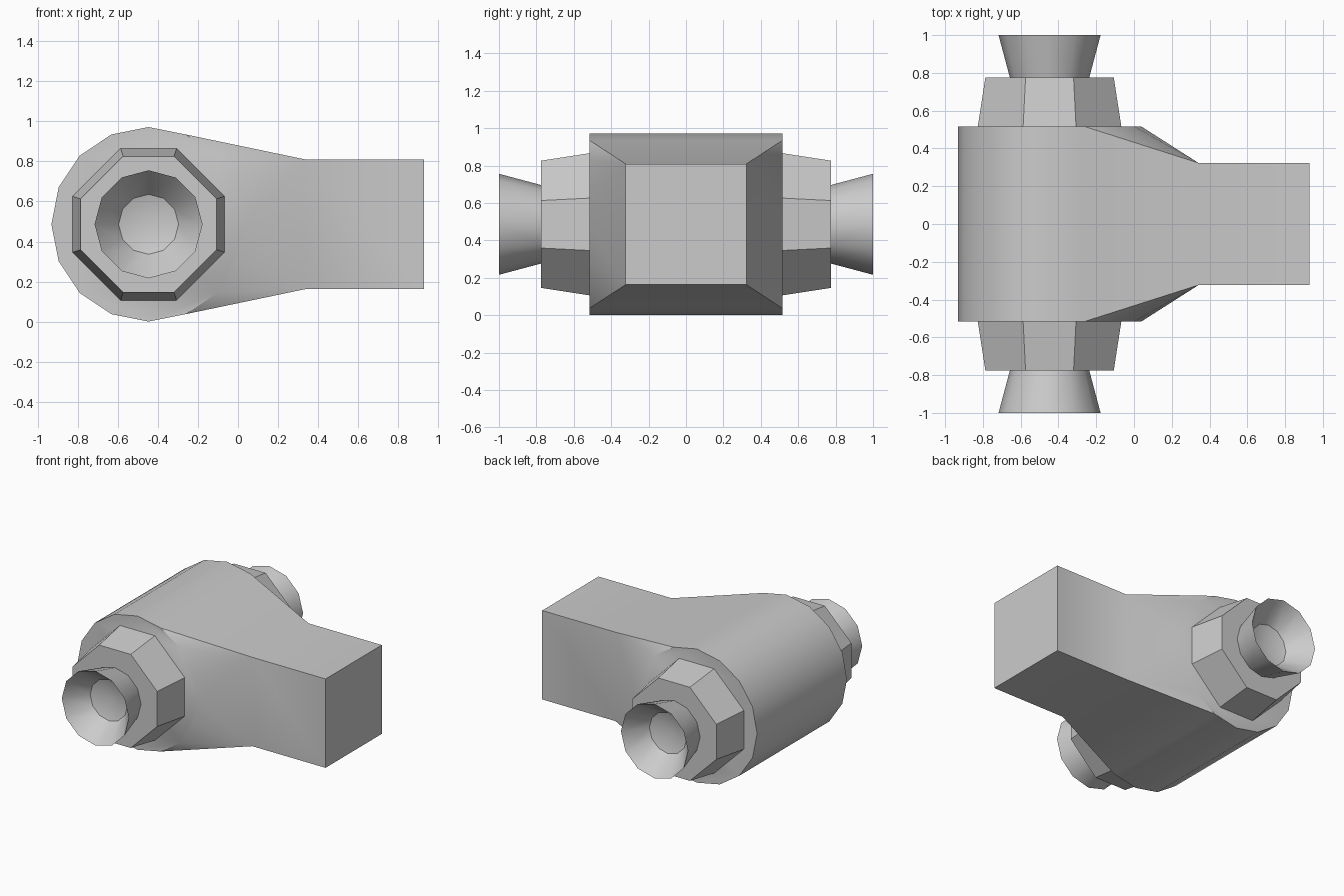
import bpy, bmesh
from math import sin, cos, pi, radians

if "Cube" in bpy.data.objects:
    bpy.data.objects.remove(bpy.data.objects["Cube"])

CX, CZ = -0.447, 0.486      # shared axis of barrel, collars and flares
R, HALF = 0.486, 0.516      # barrel radius and half width


def finish(bm, name):
    bmesh.ops.recalc_face_normals(bm, faces=bm.faces[:])
    me = bpy.data.meshes.new(name)
    bm.to_mesh(me)
    bm.free()
    ob = bpy.data.objects.new(name, me)
    bpy.context.collection.objects.link(ob)
    bpy.ops.object.select_all(action='DESELECT')
    ob.select_set(True)
    bpy.context.view_layer.objects.active = ob
    bpy.ops.object.shade_smooth_by_angle(angle=radians(35))
    return ob


def circle(n, r):
    return [(r * cos(2 * pi * i / n), r * sin(2 * pi * i / n)) for i in range(n)]


def ring(bm, pts, y):
    return [bm.verts.new((CX + x, y, CZ + z)) for x, z in pts]


def bridge(bm, a, b):
    n = len(a)
    for i in range(n):
        bm.faces.new((a[i], a[(i + 1) % n], b[(i + 1) % n], b[i]))


# Barrel and tapered neck as one hull, with the square arm continuing from it
bm = bmesh.new()
for y in (-HALF, HALF):
    ring(bm, circle(16, R), y)
hw, x0, x1 = 0.323, 0.342, 0.93
square = [bm.verts.new((x0, sy * hw, CZ + sz * hw))
          for sy, sz in ((-1, -1), (1, -1), (1, 1), (-1, 1))]
bmesh.ops.convex_hull(bm, input=bm.verts[:])
joint = [f for f in bm.faces if all(v in square for v in f.verts)]
bmesh.ops.delete(bm, geom=joint, context='FACES')
stale = [e for e in bm.edges if not e.link_faces]
bmesh.ops.delete(bm, geom=stale, context='EDGES')
end = [bm.verts.new((x1, v.co.y, v.co.z)) for v in square]
bridge(bm, square, end)
bm.faces.new(end)
bmesh.ops.dissolve_limit(bm, angle_limit=radians(0.5),
                         verts=bm.verts[:], edges=bm.edges[:])
finish(bm, "barrel_and_arm")


def collar_profile(a, h):
    return [(a, -h), (a, h), (h, a), (-h, a), (-a, h), (-a, -h), (-h, -a), (h, -a)]


for side, label in ((-1, "front"), (1, "back")):
    # Tapered eight-sided collar
    bm = bmesh.new()
    base = ring(bm, collar_profile(0.38, 0.14), side * HALF)
    tip = ring(bm, collar_profile(0.34, 0.127), side * 0.775)
    bridge(bm, base, tip)
    bm.faces.new(base)
    bm.faces.new(tip)
    finish(bm, label + "_collar")

    # Flared twelve-sided cup with a dished inside
    bm = bmesh.new()
    root = ring(bm, circle(12, 0.21), side * 0.775)
    rim = ring(bm, circle(12, 0.27), side * 1.0)
    dish = ring(bm, circle(12, 0.15), side * 0.845)
    bridge(bm, root, rim)
    bridge(bm, rim, dish)
    apex = bm.verts.new((CX, side * 0.8, CZ))
    for i in range(12):
        bm.faces.new((dish[i], dish[(i + 1) % 12], apex))
    bm.faces.new(root)
    finish(bm, label + "_flare")
